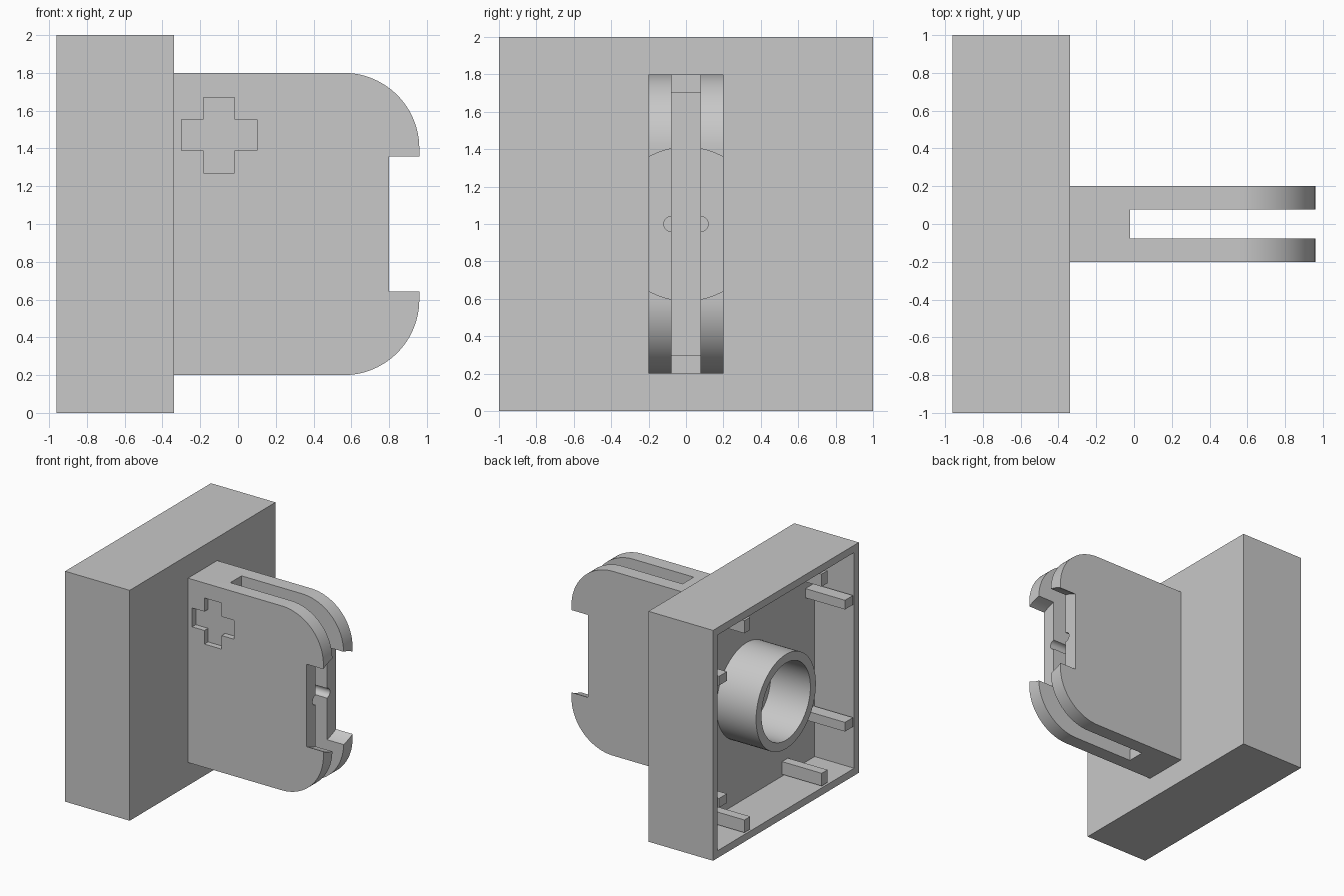
import bpy, bmesh, math
from mathutils import Matrix, Vector

default = bpy.data.objects.get("Cube")
if default:
    bpy.data.objects.remove(default, do_unlink=True)

GREY = bpy.data.materials.new("plain_grey")
GREY.use_nodes = True
GREY.diffuse_color = (0.58, 0.58, 0.58, 1)
GREY.node_tree.nodes["Principled BSDF"].inputs["Base Color"].default_value = GREY.diffuse_color


def finish(name, bm):
    """Turn a bmesh into a named grey object."""
    bmesh.ops.recalc_face_normals(bm, faces=bm.faces)
    mesh = bpy.data.meshes.new(name)
    bm.to_mesh(mesh)
    bm.free()
    mesh.materials.append(GREY)
    obj = bpy.data.objects.new(name, mesh)
    bpy.context.collection.objects.link(obj)
    return obj


def box_bm(lo, hi):
    lo, hi = Vector(lo), Vector(hi)
    bm = bmesh.new()
    bmesh.ops.create_cube(bm, size=1, matrix=Matrix.Translation((lo + hi) / 2)
                          @ Matrix.Diagonal((*(hi - lo), 1)))
    return bm


def box(name, lo, hi):
    return finish(name, box_bm(lo, hi))


def rod(name, x0, x1, radius, y=0, sides=64):
    """Cylinder lying along x at mid height."""
    bm = bmesh.new()
    bmesh.ops.create_cone(bm, cap_ends=True, segments=sides, radius1=radius, radius2=radius,
                          depth=x1 - x0, matrix=Matrix.Translation(((x0 + x1) / 2, y, 1))
                          @ Matrix.Rotation(math.pi / 2, 4, 'Y'))
    return finish(name, bm)


def prism(name, outline, y0, y1):
    """Extrude an x-z outline along y."""
    bm = bmesh.new()
    face = bm.faces.new([bm.verts.new((x, y0, z)) for x, z in outline])
    ext = bmesh.ops.extrude_face_region(bm, geom=[face])["geom"]
    bmesh.ops.translate(bm, vec=(0, y1 - y0, 0),
                        verts=[v for v in ext if isinstance(v, bmesh.types.BMVert)])
    return finish(name, bm)


def activate(obj):
    bpy.ops.object.select_all(action='DESELECT')
    obj.select_set(True)
    bpy.context.view_layer.objects.active = obj


def cut(obj, cutters):
    for cutter in cutters:
        cutter.hide_render = True
        mod = obj.modifiers.new("cut", 'BOOLEAN')
        mod.operation, mod.solver, mod.object = 'DIFFERENCE', 'EXACT', cutter
        activate(obj)
        bpy.ops.object.modifier_apply(modifier=mod.name)
        bpy.data.objects.remove(cutter, do_unlink=True)


def smooth(obj):
    activate(obj)
    bpy.ops.object.shade_smooth_by_angle(angle=math.radians(30))


OPEN, FLOOR, FRONT, TIP = -0.96, -0.58, -0.34, 0.96
INNER = 0.91

# Square cap, hollowed from its open side
bm = box_bm((OPEN, -1, 0), (FRONT, 1, 2))
bm.normal_update()
rim = min(bm.faces, key=lambda f: f.calc_center_median().x)
bmesh.ops.inset_region(bm, faces=[rim], thickness=1 - INNER)
floor = bmesh.ops.extrude_discrete_faces(bm, faces=[rim])["faces"][0]
bmesh.ops.translate(bm, verts=floor.verts, vec=(FLOOR - OPEN, 0, 0))
finish("square_cap", bm)

# Round socket inside the cap
socket = rod("round_socket", OPEN, FLOOR + 0.01, 0.41)
cut(socket, [rod("bore", OPEN - 0.1, FLOOR + 0.1, 0.335)])
smooth(socket)

# Two ribs on each inner wall
for i in range(4):
    turn = Matrix.Translation((0, 0, 1)) @ Matrix.Rotation(i * math.pi / 2, 4, 'X')
    for side in (-1, 1):
        y = side * 0.53
        rib = box("wall_rib", (OPEN, y - 0.04, -INNER - 0.01), (FLOOR + 0.01, y + 0.04, -0.81))
        rib.data.transform(turn)

# Round-cornered bracket
R = 0.4
outline = [(FRONT - 0.01, 1.8), (FRONT - 0.01, 0.2)]
for z, start in ((0.2 + R, -90), (1.8 - R, 0)):
    for k in range(25):
        a = math.radians(start + k * 90 / 24)
        outline.append((TIP - R + R * math.cos(a), z + R * math.sin(a)))
bracket = prism("bracket", outline, -0.2, 0.2)

# Slot, its deeper pocket, the round end notch, and the grooves in the slot walls
cut(bracket, [
    box("slot", (-0.02, -0.077, 0), (1.2, 0.077, 2)),
    box("pocket", (-0.2, -0.077, 0.3), (0.1, 0.077, 1.7)),
    rod("notch", 0.8, 1.2, 0.41),
    rod("groove_a", -0.02, 1.2, 0.042, y=-0.077, sides=16),
    rod("groove_b", -0.02, 1.2, 0.042, y=0.077, sides=16),
])

# Plus-shaped recess on the front
cx, cz, long, short = -0.1, 1.47, 0.2, 0.082
quarter = [(long, -short), (long, short), (short, short)]
plus = []
for k in range(4):
    for x, z in quarter:
        for _ in range(k):
            x, z = -z, x
        plus.append((cx + x, cz + z))
cut(bracket, [prism("plus_cut", plus, -0.3, -0.15)])
smooth(bracket)
